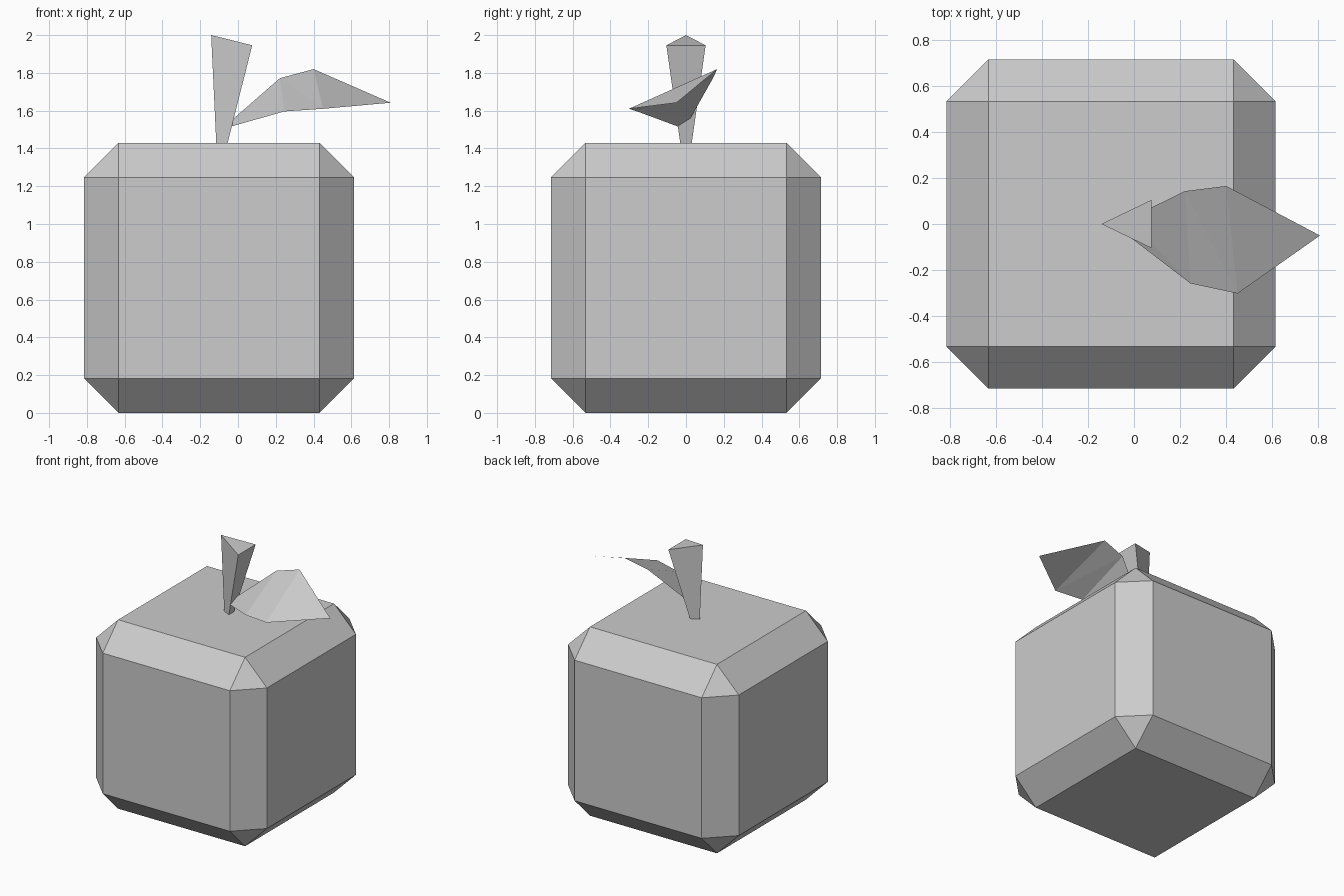
import bpy, bmesh

if "Cube" in bpy.data.objects:
    bpy.data.objects.remove(bpy.data.objects["Cube"])

grey = bpy.data.materials.new("plain_grey")
grey.diffuse_color = (0.604, 0.604, 0.604, 1)
grey.use_nodes = True
grey.node_tree.nodes["Principled BSDF"].inputs["Base Color"].default_value = grey.diffuse_color


def add_part(name, bm):
    mesh = bpy.data.meshes.new(name)
    bm.to_mesh(mesh)
    bm.free()
    mesh.materials.append(grey)
    part = bpy.data.objects.new(name, mesh)
    bpy.context.collection.objects.link(part)
    return part


# Fruit body: a cube with one-segment chamfers
SIZE, CHAMFER = 1.43, 0.183
bm = bmesh.new()
bmesh.ops.create_cube(bm, size=SIZE)
bmesh.ops.bevel(bm, geom=bm.edges[:], offset=CHAMFER, offset_type='OFFSET',
                segments=1, affect='EDGES')
bmesh.ops.translate(bm, verts=bm.verts, vec=(-0.1, 0, SIZE / 2))
add_part("fruit_body", bm)

# Stem: a three-sided taper with a slanted top
bm = bmesh.new()
bottom = [bm.verts.new(p) for p in
          ((-0.115, 0, 1.425), (-0.056, -0.03, 1.425), (-0.056, 0.03, 1.425))]
top = [bm.verts.new(p) for p in
       ((-0.142, 0, 2.0), (0.075, -0.104, 1.946), (0.075, 0.104, 1.946))]
for i in range(3):
    j = (i + 1) % 3
    bm.faces.new((bottom[i], bottom[j], top[j], top[i]))
bm.faces.new(top)
bm.faces.new(bottom[::-1])
add_part("stem", bm)

# Leaf: a thin folded sheet, pairs of rim points running out to the tip
bm = bmesh.new()
front = [bm.verts.new(p) for p in
         ((-0.04, -0.04, 1.515), (0.245, -0.258, 1.596), (0.45, -0.302, 1.61))]
back = [bm.verts.new(p) for p in
        ((-0.025, 0.022, 1.557), (0.222, 0.143, 1.772), (0.4, 0.165, 1.82))]
tip = bm.verts.new((0.808, -0.05, 1.642))
for i in range(2):
    bm.faces.new((front[i], front[i + 1], back[i]))
    bm.faces.new((front[i + 1], back[i + 1], back[i]))
bm.faces.new((front[2], tip, back[2]))
add_part("leaf", bm)
